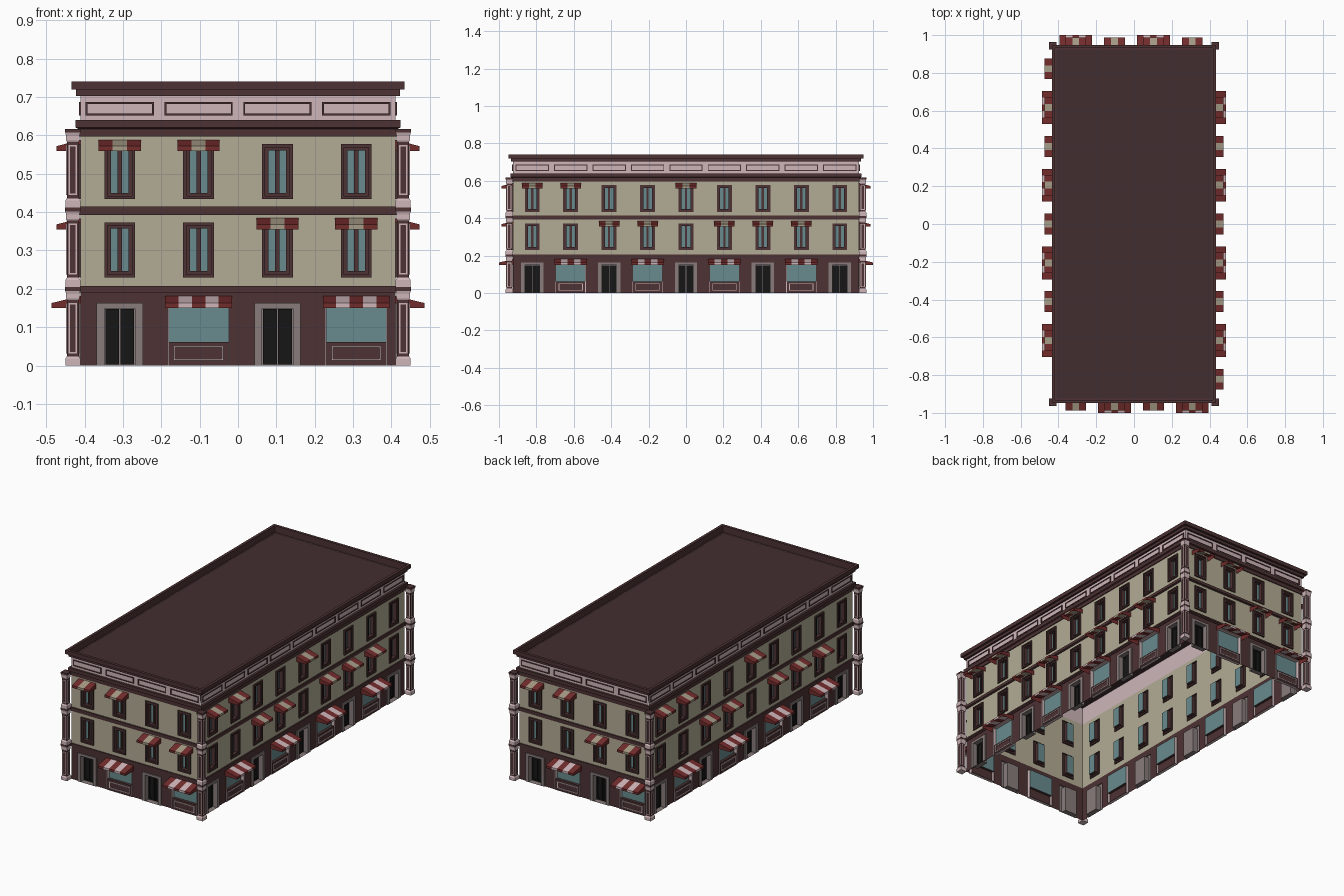
import bpy, bmesh
from math import pi
from mathutils import Matrix, Vector

if "Cube" in bpy.data.objects:
    bpy.data.objects.remove(bpy.data.objects["Cube"])

HX, HY, BAY = 0.411, 0.925, 0.2055
BROWN, CREAM, PINK = (.075, .032, .033), (.45, .41, .30), (.62, .47, .49)
COLORS = {
    "ground_wall": BROWN, "upper_wall": CREAM, "frieze_wall": PINK, "frieze_panel_frames": BROWN,
    "window_frames": BROWN, "window_glass": (.14, .26, .27), "window_mullions": BROWN,
    "door_frames": (.25, .20, .20), "door_leaves": (.008, .008, .008),
    "shop_frames": PINK, "shop_glass": (.14, .26, .27), "shop_panel": BROWN,
    "awning_red": (.17, .025, .025), "awning_pale": PINK, "awning_tan": (.38, .33, .24),
    "floor_bands": BROWN, "cornice": BROWN, "roof": (.055, .027, .03),
    "column_shafts": BROWN, "column_blocks": PINK, "column_panels": PINK, "column_caps": BROWN,
}
parts = {name: bmesh.new() for name in COLORS}
I = Matrix.Identity(4)


def face(part, m, pts):
    bm = parts[part]
    f = bm.faces.new([bm.verts.new(m @ Vector(p)) for p in pts])
    if f.calc_area() < 1e-9:
        bm.faces.remove(f)


def loft(part, m, loops, cap=False):
    for a, b in zip(loops, loops[1:]):
        for i in range(4):
            j = (i + 1) % 4
            face(part, m, (a[i], a[j], b[j], b[i]))
    if cap:
        face(part, m, loops[-1])


def rect(c, hw, z0, z1, d):
    """Upright rectangle on a facade, d = distance out from the wall."""
    return [(c - hw, -d, z0), (c + hw, -d, z0), (c + hw, -d, z1), (c - hw, -d, z1)]


def flat(hx, hy, z):
    return [(-hx, -hy, z), (hx, -hy, z), (hx, hy, z), (-hx, hy, z)]


def frame(part, m, c, hw, z0, z1, w, d0, d1):
    """Thin raised border."""
    loft(part, m, [rect(c, hw, z0, z1, d0), rect(c, hw, z0, z1, d1),
                   rect(c, hw - w, z0 + w, z1 - w, d1), rect(c, hw - w, z0 + w, z1 - w, d0)])


def belt(part, profile):
    """Moulding profile (offset, z) carried around the whole building."""
    loft(part, I, [flat(HX + o, HY + o, z) for o, z in profile])


def awning(m, c, hw, top, mid, low, out, n, light):
    for i in range(n):
        part = light if i % 2 else "awning_red"
        a, b = c - hw + 2 * hw * i / n, c - hw + 2 * hw * (i + 1) / n
        face(part, m, [(a, -out, mid), (b, -out, mid), (b, 0, top), (a, 0, top)])
        face(part, m, [(a, -out, low), (b, -out, low), (b, -out, mid), (a, -out, mid)])
    for s in (-1, 1):
        x = c + s * hw
        pts = [(x, 0, low), (x, -out, low), (x, -out, mid), (x, 0, top)]
        face("awning_red", m, pts[::-s])


def window(m, c, z, top, shaded):
    z0, z1 = z + .03, z + .173
    loft("upper_wall", m, [rect(c, BAY / 2, z, top, 0), rect(c, .040, z0, z1, 0)])
    loft("window_frames", m, [
        rect(c, .040, z0, z1, 0), rect(c, .040, z0, z1, .008),
        rect(c, .032, z0 + .008, z1 - .008, .008), rect(c, .032, z0 + .008, z1 - .008, .003),
        rect(c, .023, z0 + .016, z1 - .016, .003), rect(c, .023, z0 + .016, z1 - .016, -.02)])
    face("window_glass", m, rect(c, .023, z0 + .016, z1 - .016, -.02))
    for hw, d in ((.006, -.014), (.0025, -.011)):
        loft("window_mullions", m, [rect(c, hw, z0 + .016, z1 - .016, -.02),
                                    rect(c, hw, z0 + .016, z1 - .016, d)], True)
    if shaded:
        awning(m, c, .055, z + .184, z + .168, z + .155, .062, 3, "awning_tan")


def door(m, c):
    loft("ground_wall", m, [rect(c, BAY / 2, 0, .2, 0), rect(c, .06, 0, .163, 0)])
    loft("door_frames", m, [rect(c, .06, 0, .163, 0), rect(c, .06, 0, .163, .006),
                            rect(c, .040, 0, .149, .006), rect(c, .040, 0, .149, -.025)], True)
    for s in (-1, 1):
        u = c + s * .0195
        loft("door_leaves", m, [rect(u, .018, .003, .147, -.025), rect(u, .018, .003, .147, -.020),
                                rect(u, .012, .012, .139, -.020), rect(u, .012, .012, .139, -.023)], True)


def shop(m, c):
    loft("ground_wall", m, [rect(c, BAY / 2, 0, .2, 0), rect(c, .081, 0, .172, 0)])
    loft("shop_frames", m, [rect(c, .081, 0, .172, 0), rect(c, .081, 0, .172, .004),
                            rect(c, .0775, 0, .169, .004), rect(c, .0775, 0, .169, -.015)])
    face("shop_glass", m, rect(c, .0775, .062, .169, -.015))
    # stall riser under the glass
    face("shop_panel", m, rect(c, .0775, 0, .062, 0))
    face("shop_panel", m, [(c - .0775, 0, .062), (c + .0775, 0, .062),
                           (c + .0775, .015, .062), (c - .0775, .015, .062)])
    frame("shop_frames", m, c, .065, .013, .051, .004, 0, .004)
    awning(m, c, .087, .181, .163, .150, .075, 5, "awning_pale")


# facades: the back and left repeat the front and right, turned half round
LONG = (9, HX, {2, 3, 5, 6, 7}, {0, 1, 4})
SHORT = (4, HY, {2, 3}, {0, 1})
for k in range(4):
    n, dist, low, high = LONG if k % 2 else SHORT
    m = Matrix.Rotation(k * pi / 2, 4, 'Z') @ Matrix.Translation((0, -dist, 0))
    for i in range(n):
        c = (i - (n - 1) / 2) * BAY
        (shop if i % 2 else door)(m, c)
        window(m, c, .2, .404, i in low)
        window(m, c, .404, .6, i in high)
        face("frieze_wall", m, rect(c, BAY / 2, .6, .703, 0))
        frame("frieze_panel_frames", m, c, .089, .652, .687, .005, 0, .004)

# horizontal mouldings, parapet and sunken roof
belt("floor_bands", [(0, .190), (.004, .190), (.004, .198), (.007, .198), (.007, .207), (0, .207)])
belt("floor_bands", [(0, .392), (.004, .392), (.004, .398), (.007, .398), (.007, .414), (0, .414)])
belt("cornice", [(0, .597), (.005, .597), (.005, .617), (.012, .620), (.012, .640), (0, .640)])
belt("cornice", [(0, .703), (.011, .703), (.011, .719), (.023, .719), (.023, .741),
                 (.007, .741), (.007, .702)])
face("roof", I, flat(HX + .007, HY + .007, .702))

# free-standing corner columns, three stacked orders each
for sx in (-1, 1):
    for sy in (-1, 1):
        m = Matrix.Translation((sx * (HX + .0195), sy * (HY + .0195), 0))
        for z0, z1 in ((0, .205), (.205, .412), (.412, .617)):
            sq = lambda h, z: flat(h, h, z)
            loft("column_blocks", m, [sq(.0195, z0), sq(.0195, z0 + .018), sq(.0155, z0 + .024)])
            loft("column_shafts", m, [sq(.0155, z0 + .02), sq(.0155, z1 - .03)])
            loft("column_blocks", m, [sq(.0155, z1 - .034), sq(.0175, z1 - .030), sq(.0175, z1 - .018),
                                      sq(.0195, z1 - .010)])
            loft("column_caps", m, [sq(.0175, z1 - .010), sq(.0200, z1 - .010), sq(.0200, z1)], True)
            for k in range(4):
                side = m @ Matrix.Rotation(k * pi / 2, 4, 'Z') @ Matrix.Translation((0, -.0155, 0))
                frame("column_panels", side, 0, .0115, z0 + .032, z1 - .042, .004, 0, .002)
        face("column_blocks", m, flat(.0195, .0195, 0)[::-1])

# one object per part
for name, bm in parts.items():
    bmesh.ops.remove_doubles(bm, verts=bm.verts, dist=1e-5)
    mesh = bpy.data.meshes.new(name)
    bm.to_mesh(mesh)
    bm.free()
    mat = bpy.data.materials.new(name)
    mat.diffuse_color = (*COLORS[name], 1)
    mat.use_nodes = True
    mat.node_tree.nodes["Principled BSDF"].inputs["Base Color"].default_value = mat.diffuse_color
    mesh.materials.append(mat)
    bpy.context.collection.objects.link(bpy.data.objects.new(name, mesh))
